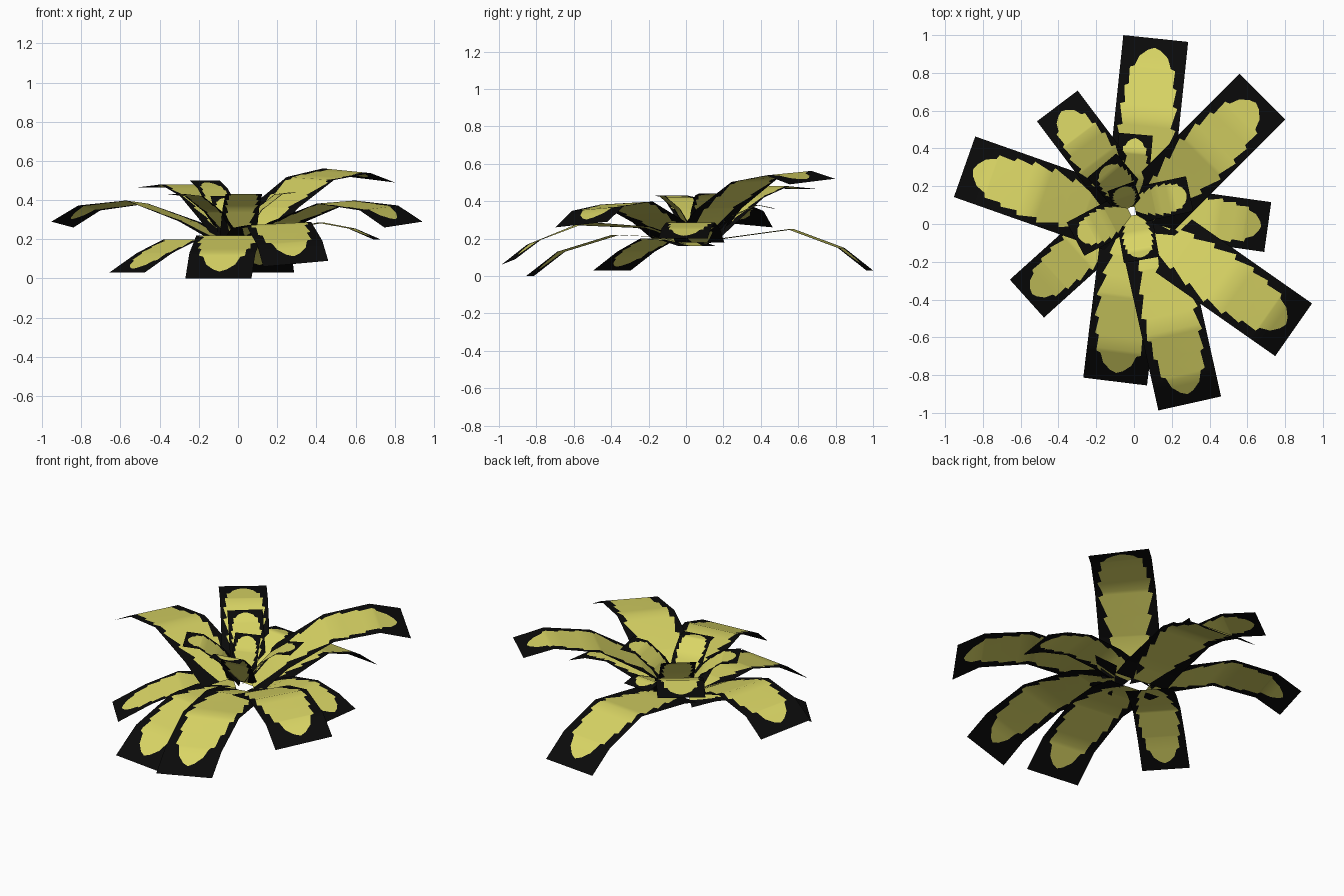
import bpy, math

if "Cube" in bpy.data.objects:
    bpy.data.objects.remove(bpy.data.objects["Cube"])

def material(name, rgb):
    m = bpy.data.materials.new(name)
    m.diffuse_color = (*rgb, 1)
    m.use_nodes = True
    m.node_tree.nodes["Principled BSDF"].inputs["Base Color"].default_value = m.diffuse_color
    return m

YELLOW = material("leaf yellow green", (0.70, 0.67, 0.13))
BLACK = material("card black", (0.003, 0.003, 0.003))

# Serrated outline: distance along the leaf, share of the half width
OUTLINE = [(0, .3), (.1, .5), (.2, .66), (.21, .54), (.33, .8), (.34, .66),
           (.47, .9), (.48, .74), (.6, .88), (.61, .74), (.71, .8), (.72, .68),
           (.82, .7), (.83, .56), (.89, .44), (.93, .2), (.945, .01), (1, .01)]

def lerp(table, t):
    for (a, va), (b, vb) in zip(table, table[1:]):
        if t <= b:
            return va + (vb - va) * (t - a) / (b - a)
    return table[-1][1]

def leaf(name, tip, angle, width, length, path, roll=0.0):
    """Bent flat card with a serrated leaf cut into it; path = (share, z)."""
    a = math.radians(angle)
    dx, dy = math.cos(a), math.sin(a)
    rows = sorted({t for t, _ in OUTLINE} | {t for t, _ in path})
    # arc length share, so the outline is not stretched on steep leaves
    verts, faces, mats = [], [], []
    for t in rows:
        back = (t - 1) * length
        p = lerp(OUTLINE, t)
        z = lerp(path, t)
        for s in (1, p, -p, -1):
            o = s * width / 2
            verts.append((tip[0] + dx * back - dy * o,
                          tip[1] + dy * back + dx * o,
                          z + roll * s * t))
    for i in range(len(rows) - 1):
        for c in range(3):
            k = i * 4 + c
            faces.append((k, k + 4, k + 5, k + 1)[::-1])
            mats.append(0 if c == 1 and rows[i] < .94 else 1)
    me = bpy.data.meshes.new(name)
    me.from_pydata(verts, [], faces)
    me.materials.append(YELLOW)
    me.materials.append(BLACK)
    for f, m in zip(me.polygons, mats):
        f.material_index = m
        f.use_smooth = True
    ob = bpy.data.objects.new(name, me)
    bpy.context.collection.objects.link(ob)

# Bend profiles
HIGH = [(0, .2), (.2, .36), (.5, .51), (.8, .55), (1, .505)]
MID = [(0, .2), (.2, .29), (.53, .39), (.83, .36), (1, .275)]

# Large outer leaves
leaf("outer_leaf_north", (.115, .982), 84, .345, .9,
     [(0, .17), (.12, .2), (.53, .25), (.83, .15), (1, .03)])
leaf("outer_leaf_northeast", (.68, .675), 45, .343, .88, HIGH, .015)
leaf("outer_leaf_southeast", (.845, -.56), -35, .34, .9, MID, .015)
leaf("outer_leaf_west", (-.897, .303), 160.6, .34, .86, MID, .015)
leaf("outer_leaf_south", (.295, -.95), -77.4, .34, .93,
     [(0, .2), (.2, .26), (.57, .28), (.85, .18), (1, .075)], .015)
leaf("outer_leaf_south_low", (-.1, -.834), -97, .34, .84,
     [(0, .17), (.2, .21), (.45, .22), (.8, .13), (1, 0)])

# Medium leaves
leaf("middle_leaf_southwest", (-.567, -.395), 222, .27, .68,
     [(0, .16), (.2, .19), (.45, .2), (.72, .13), (1, .03)])
leaf("middle_leaf_east", (.708, -.016), -8, .266, .64,
     [(0, .18), (.25, .25), (.55, .285), (.8, .255), (1, .2)])
leaf("middle_leaf_northwest", (-.406, .625), 127, .27, .66,
     [(0, .2), (.2, .3), (.45, .42), (.7, .48), (1, .465)])

# Small inner leaves
leaf("inner_leaf_north", (.01, .475), 85, .18, .38,
     [(0, .2), (.4, .32), (.75, .38), (1, .36)])
leaf("inner_leaf_east", (.295, .16), 12, .19, .3,
     [(0, .2), (.35, .35), (.7, .43), (1, .44)])
leaf("inner_leaf_south", (.04, -.19), -80, .19, .24,
     [(0, .2), (.4, .36), (.75, .43), (1, .43)])
leaf("inner_leaf_southwest", (-.31, -.08), 208, .2, .32,
     [(0, .2), (.35, .34), (.7, .42), (1, .43)])
leaf("inner_leaf_northwest", (-.17, .31), 130, .2, .25,
     [(0, .2), (.4, .36), (.75, .46), (1, .5)])

# Upright centre leaf
leaf("centre_leaf", (-.07, .2), 110, .15, .12,
     [(0, .2), (.5, .34), (1, .42)])
